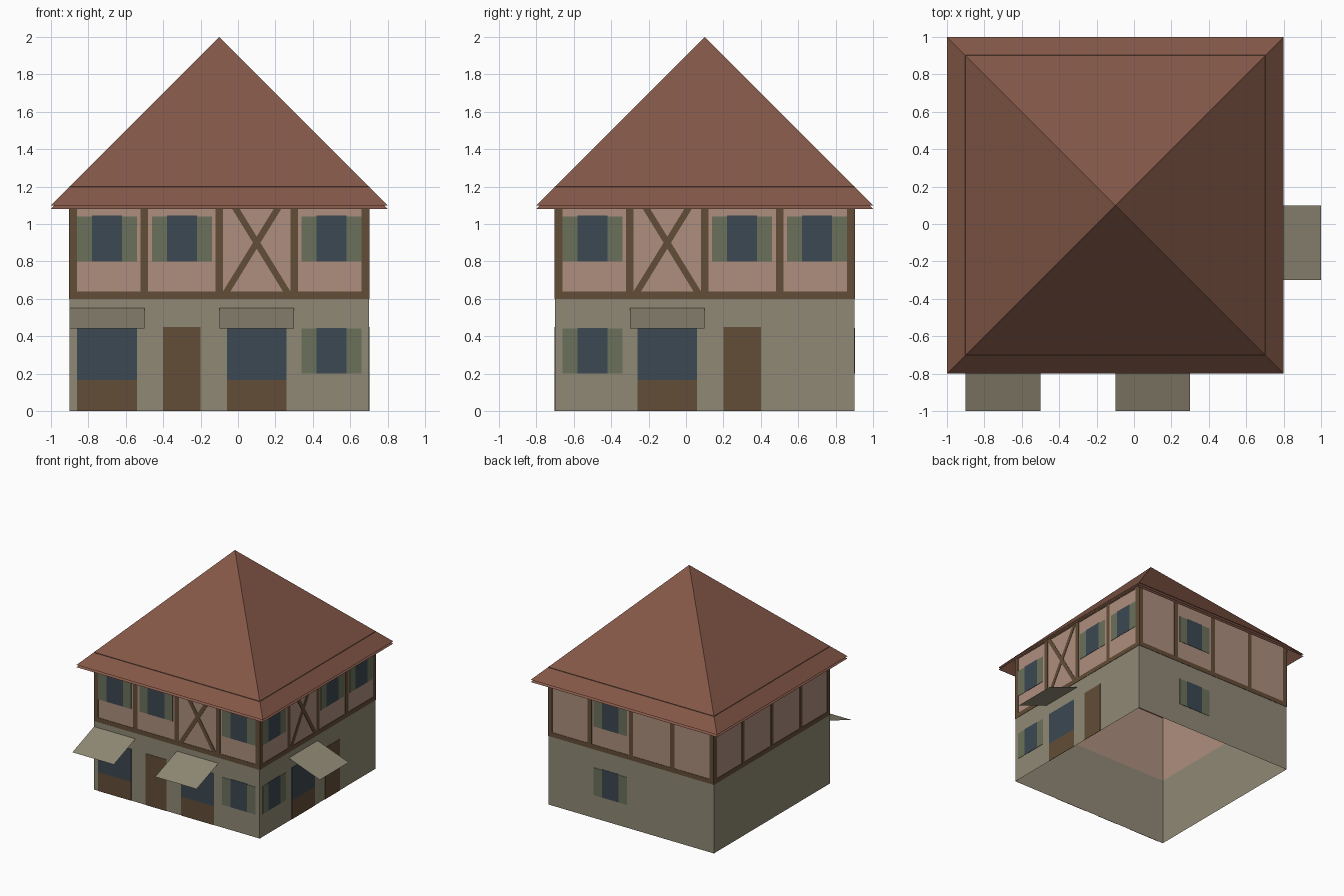
import bpy
from math import pi
from mathutils import Matrix, Vector

cube = bpy.data.objects.get("Cube")
if cube:
    bpy.data.objects.remove(cube, do_unlink=True)


def material(name, rgb):
    lin = [((c / 255 + 0.055) / 1.055) ** 2.4 for c in rgb] + [1]
    m = bpy.data.materials.new(name)
    m.use_nodes = True
    m.diffuse_color = lin
    m.node_tree.nodes["Principled BSDF"].inputs["Base Color"].default_value = lin
    return m


STONE = material("stone", (144, 137, 117))
PLASTER = material("plaster", (174, 143, 126))
TIMBER = material("timber", (99, 77, 56))
ROOF = material("roof_tile", (132, 88, 72))
GLASS = material("glass", (60, 72, 82))
SHUTTER = material("shutter_green", (107, 113, 91))

CENTRE = Matrix.Translation((-0.1, 0.1, 0))
HALF = 0.8
THICK = 0.003


def build(name, verts, faces, mats, matrix):
    mesh = bpy.data.meshes.new(name)
    mesh.from_pydata([matrix @ Vector(v) for v in verts], [], faces)
    for m in mats:
        mesh.materials.append(m)
    obj = bpy.data.objects.new(name, mesh)
    bpy.context.collection.objects.link(obj)
    return obj


def rings(name, levels, mats):
    """Stack of square rings given as (half width, height)."""
    verts = [(sx * h, sy * h, z) for h, z in levels
             for sx, sy in ((-1, -1), (1, -1), (1, 1), (-1, 1))]
    faces = [(4 * k + i, 4 * k + (i + 1) % 4, 4 * k + 4 + (i + 1) % 4, 4 * k + 4 + i)
             for k in range(len(levels) - 1) for i in range(4)]
    return build(name, verts, faces, mats, CENTRE)


def plates(name, outlines, mat, matrix):
    """Thin plates on a wall, each outline counter-clockwise in (u, z)."""
    verts, faces = [], []
    for pts in outlines:
        n, b = len(pts), len(verts)
        verts += [(u, -HALF - THICK, z) for u, z in pts]
        verts += [(u, -HALF, z) for u, z in pts]
        faces.append(tuple(range(b, b + n)))
        faces += [(b + i, b + n + i, b + n + (i + 1) % n, b + (i + 1) % n) for i in range(n)]
    return build(name, verts, faces, [mat], matrix)


def rect(u0, u1, z0, z1):
    return [(u0, z0), (u1, z0), (u1, z1), (u0, z1)]


# Walls: stone below, plaster above, open at top and bottom
walls = rings("walls", [(HALF, 0), (HALF, 0.6), (HALF, 1.2)], [STONE, PLASTER])
for f in walls.data.polygons:
    f.material_index = int(f.center.z > 0.6)

# Roof: pyramid with a second sheet under the eaves
build("roof", [(-0.9, -0.9, 1.1), (0.9, -0.9, 1.1), (0.9, 0.9, 1.1), (-0.9, 0.9, 1.1), (0, 0, 2)],
      [(i, (i + 1) % 4, 4) for i in range(4)], [ROOF], CENTRE)
rings("eave_underside", [(HALF, 1.18), (0.9, 1.08)], [ROOF])


def timber_frame(side, matrix, brace=None):
    parts = [rect(-HALF, HALF, 0.6, 0.64), rect(-HALF, HALF, 1.16, 1.2)]
    for u in (-0.78, -0.4, 0, 0.4, 0.78):
        parts.append(rect(u - 0.02, u + 0.02, 0.64, 1.16))
    plates(side + "_timber_frame", parts, TIMBER, matrix)
    if brace is not None:
        for s, label in ((1, "rising"), (-1, "falling")):
            a, b, w = brace - s * 0.16, brace + s * 0.16, 0.02
            pts = [(a - w, 0.64), (a + w, 0.64), (b + w, 1.16), (b - w, 1.16)]
            plates(f"{side}_{label}_brace", [pts], TIMBER, matrix)


def window(side, matrix, u, z):
    plates(side + "_window", [rect(u - 0.08, u + 0.08, z, z + 0.245)], GLASS, matrix)
    plates(side + "_shutters", [rect(u - 0.16, u - 0.08, z, z + 0.24),
                                rect(u + 0.08, u + 0.16, z, z + 0.24)], SHUTTER, matrix)


def shop(side, matrix, u):
    plates(side + "_shop_window", [rect(u - 0.16, u + 0.16, 0.165, 0.45)], GLASS, matrix)
    plates(side + "_shop_panel", [rect(u - 0.16, u + 0.16, 0, 0.165)], TIMBER, matrix)
    build(side + "_awning", [(u - 0.2, -HALF, 0.55), (u - 0.2, -1.1, 0.44),
                             (u + 0.2, -1.1, 0.44), (u + 0.2, -HALF, 0.55)],
          [(0, 1, 2, 3)], [STONE], matrix)


# Per side: brace, upper windows, lower windows, shops, doors
SIDES = {
    "front": (0.2, [-0.6, -0.2, 0.6], [0.6], [-0.6, 0.2], [-0.2]),
    "left": (-0.2, [-0.6, 0.2, 0.6], [-0.6], [-0.2], [0.2]),
    "back": (None, [-0.2], [-0.2], [], []),
    "right": (None, [], [], [], []),
}
for turn, (side, (brace, upper, lower, shops, doors)) in enumerate(SIDES.items()):
    matrix = CENTRE @ Matrix.Rotation(turn * pi / 2, 4, "Z")
    timber_frame(side, matrix, brace)
    for u in upper:
        window(side + "_upper", matrix, u, 0.8)
    for u in lower:
        window(side + "_lower", matrix, u, 0.2)
    for u in shops:
        shop(side, matrix, u)
    for u in doors:
        plates(side + "_door", [rect(u - 0.1, u + 0.1, 0, 0.45)], TIMBER, matrix)
